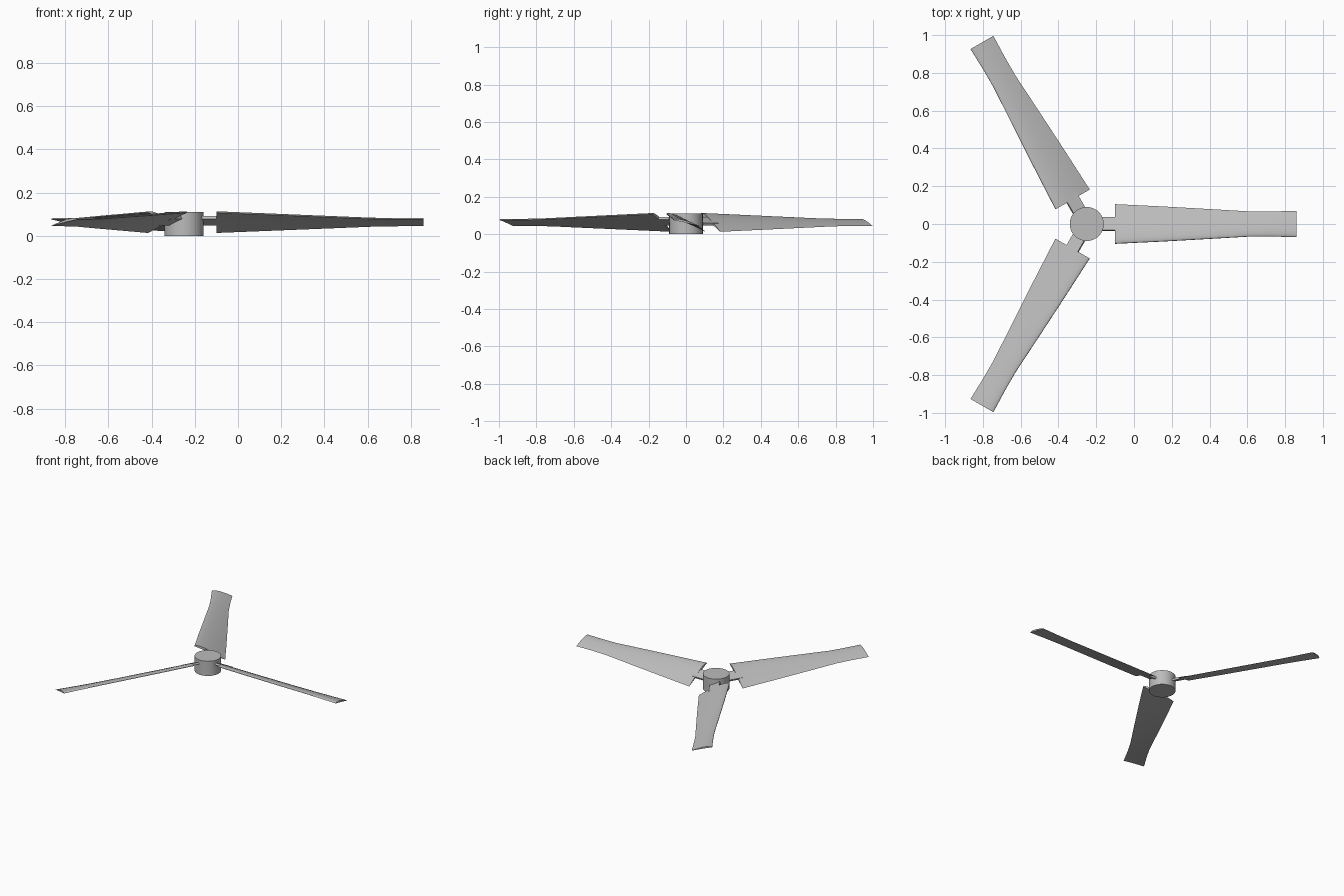
import bpy, bmesh, math
from mathutils import Matrix, Vector

cube = bpy.data.objects.get("Cube")
if cube:
    bpy.data.objects.remove(cube, do_unlink=True)

grey = bpy.data.materials.new("light_grey")
grey.use_nodes = True
COLOUR = (0.5, 0.5, 0.5, 1)
grey.diffuse_color = COLOUR
grey.node_tree.nodes["Principled BSDF"].inputs["Base Color"].default_value = COLOUR

HUB = Vector((-0.25, 0, 0))
MID_Z = 0.06


def add_object(name, bm, matrix):
    bmesh.ops.recalc_face_normals(bm, faces=bm.faces)
    mesh = bpy.data.meshes.new(name)
    bm.to_mesh(mesh)
    bm.free()
    mesh.transform(matrix)
    mesh.materials.append(grey)
    obj = bpy.data.objects.new(name, mesh)
    bpy.context.collection.objects.link(obj)
    bpy.ops.object.select_all(action="DESELECT")
    obj.select_set(True)
    bpy.context.view_layer.objects.active = obj
    bpy.ops.object.shade_smooth_by_angle(angle=math.radians(35))
    return obj


# Blade stations: radius, half chord, half rise
STATIONS = [(0.15, 0.105, 0.047), (0.4, 0.093, 0.037), (0.65, 0.079, 0.027),
            (0.87, 0.066, 0.018), (0.98, 0.066, 0.016), (1.11, 0.07, 0.015)]
STEPS = 12


def section(radius, half, rise, side):
    """Closed airfoil loop, with the round nose on the high edge."""
    def point(t, bulge):
        shape = 2.6 * math.sqrt(t) * (1 - t)
        chord = 2 * t - 1
        z = MID_Z - rise * chord + bulge * 2 * half * shape
        return Vector((radius, side * half * chord, z))
    # Points gather towards the nose
    ts = [(i / STEPS) ** 2 for i in range(STEPS + 1)]
    top = [point(t, 0.095) for t in ts]
    bottom = [point(t, 0.01) for t in reversed(ts[1:-1])]
    return top + bottom


def make_blade(name, matrix, side):
    bm = bmesh.new()
    loops = [[bm.verts.new(p) for p in section(*s, side)] for s in STATIONS]
    for a, b in zip(loops, loops[1:]):
        for i in range(len(a)):
            j = (i + 1) % len(a)
            bm.faces.new((a[i], a[j], b[j], b[i]))
    bm.faces.new(loops[0])
    bm.faces.new(loops[-1])
    add_object(name, bm, matrix)


def make_mount(name, matrix, side):
    # Flat tongue tilted to match the blade root
    bm = bmesh.new()
    bmesh.ops.create_cube(bm, size=1)
    tilt = Matrix.Rotation(-side * math.radians(24), 4, "X")
    place = Matrix.Translation((0.12, 0, 0.069)) @ tilt
    bm.transform(place @ Matrix.Diagonal((0.12, 0.075, 0.014, 1)))
    add_object(name, bm, matrix)


# Central hub
bm = bmesh.new()
bmesh.ops.create_cone(bm, cap_ends=True, segments=48, radius1=0.09, radius2=0.09, depth=0.11)
add_object("hub", bm, Matrix.Translation(HUB + Vector((0, 0, 0.055))))

# Three blades: the first one pitches the opposite way
for label, angle, side in (("left", 0, 1), ("back", 120, -1), ("front", 240, -1)):
    turn = Matrix.Translation(HUB) @ Matrix.Rotation(math.radians(angle), 4, "Z")
    make_blade(label + "_blade", turn, side)
    make_mount(label + "_blade_mount", turn, side)
